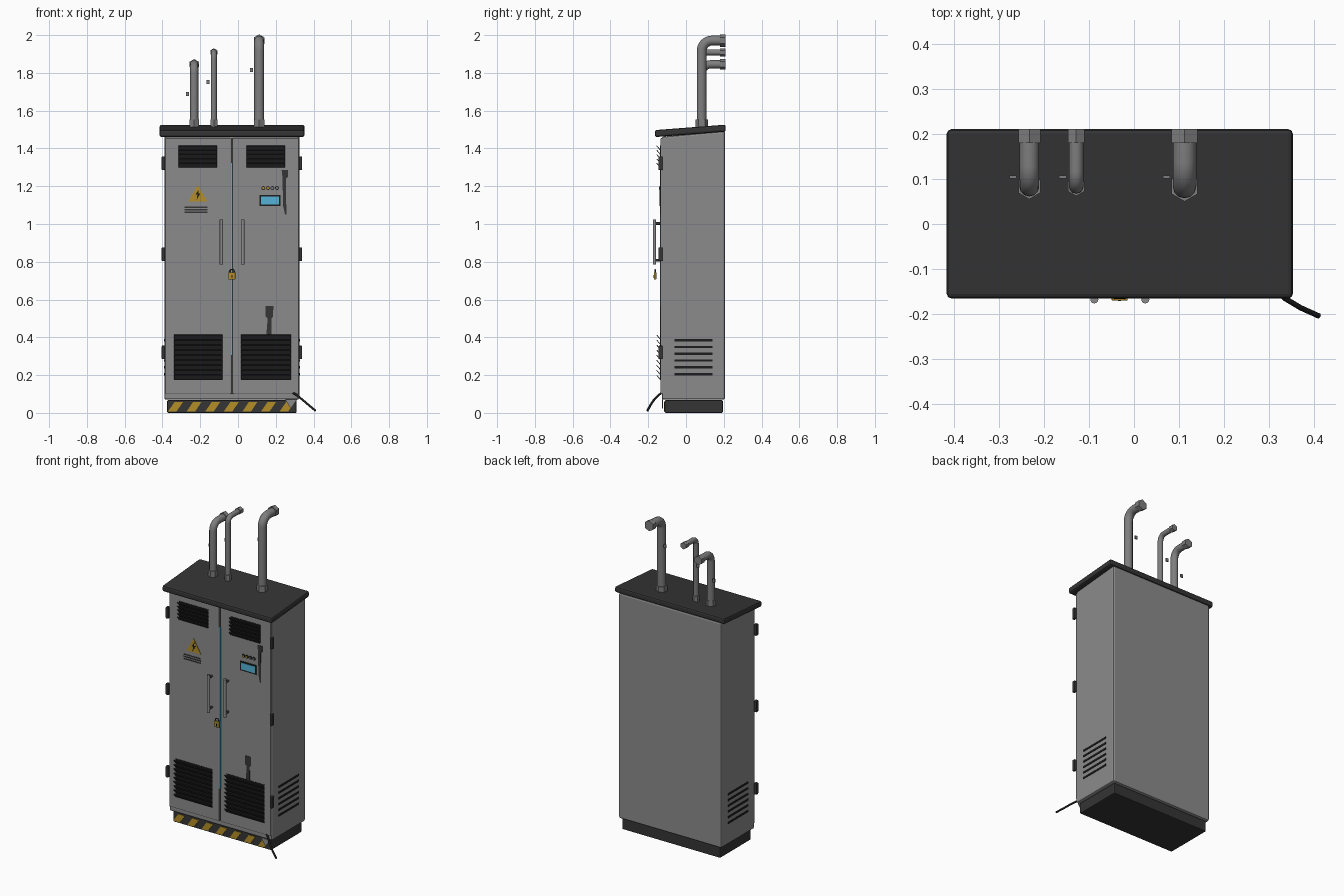
import bpy, bmesh, math
from mathutils import Vector, Matrix

cube = bpy.data.objects.get("Cube")
if cube:
    bpy.data.objects.remove(cube, do_unlink=True)


def material(name, rgb):
    m = bpy.data.materials.new(name)
    m.use_nodes = True
    m.diffuse_color = (*rgb, 1)
    m.node_tree.nodes["Principled BSDF"].inputs["Base Color"].default_value = (*rgb, 1)
    return m


GREY = material("cabinet grey", (0.26, 0.26, 0.26))
STEEL = material("pipe steel", (0.21, 0.21, 0.21))
DARK = material("dark grey", (0.035, 0.035, 0.035))
BLACK = material("black", (0.012, 0.012, 0.012))
YELLOW = material("warning yellow", (0.45, 0.27, 0.02))
BLUE = material("light blue", (0.09, 0.45, 0.68))

CX = -0.032      # cabinet centre line
FRONT = -0.135   # door face


def finish(name, bm, mat, bevel=0, smooth=False):
    bmesh.ops.recalc_face_normals(bm, faces=bm.faces)
    me = bpy.data.meshes.new(name)
    bm.to_mesh(me)
    bm.free()
    ob = bpy.data.objects.new(name, me)
    bpy.context.collection.objects.link(ob)
    me.materials.append(mat)
    if bevel:
        mod = ob.modifiers.new("Bevel", "BEVEL")
        mod.width, mod.segments = bevel, 2
    if smooth:
        bpy.ops.object.select_all(action="DESELECT")
        ob.select_set(True)
        bpy.context.view_layer.objects.active = ob
        bpy.ops.object.shade_smooth_by_angle(angle=math.radians(35))
    return ob


def add_box(bm, x, y, z, tilt=0):
    """Box between (min, max) pairs, optionally tilted about x."""
    size = [b - a for a, b in (x, y, z)]
    mid = [(a + b) / 2 for a, b in (x, y, z)]
    mat = Matrix.Translation(mid) @ Matrix.Rotation(tilt, 4, "X") @ Matrix.Diagonal((*size, 1))
    return bmesh.ops.create_cube(bm, size=1, matrix=mat)["verts"]


def box(name, x, y, z, mat, bevel=0, slope=0, slope_all=False):
    bm = bmesh.new()
    top = max(z)
    for v in add_box(bm, x, y, z):
        if v.co.y > 0 and (slope_all or v.co.z > top - 0.001):
            v.co.z += slope
    return finish(name, bm, mat, bevel)


def plate(name, outlines, mat, y=FRONT, depth=0.004):
    """Flat front-facing plates cut from (x, z) outlines."""
    bm = bmesh.new()
    for pts in outlines:
        f = bm.faces.new([bm.verts.new((x, y, z)) for x, z in pts])
        ext = bmesh.ops.extrude_face_region(bm, geom=[f])["geom"]
        for v in ext:
            if isinstance(v, bmesh.types.BMVert):
                v.co.y -= depth
    return finish(name, bm, mat)


def rect(x0, x1, z0, z1):
    return [(x0, z0), (x1, z0), (x1, z1), (x0, z1)]


def cylinder(name, a, b, r, mat, sides=16, turn=0.0):
    a, b = Vector(a), Vector(b)
    bm = bmesh.new()
    rot = (b - a).to_track_quat("Z", "Y").to_matrix().to_4x4()
    bmesh.ops.create_cone(bm, cap_ends=True, segments=sides, radius1=r, radius2=r,
                          depth=(b - a).length,
                          matrix=Matrix.Translation((a + b) / 2) @ rot @ Matrix.Rotation(turn, 4, "Z"))
    return finish(name, bm, mat, smooth=sides > 8)


def tube(name, pts, r, mat, resolution=4):
    cu = bpy.data.curves.new(name, "CURVE")
    cu.dimensions = "3D"
    cu.bevel_depth, cu.bevel_resolution, cu.use_fill_caps = r, resolution, True
    sp = cu.splines.new("POLY")
    sp.points.add(len(pts) - 1)
    for p, co in zip(sp.points, pts):
        p.co = (*co, 1)
    sp.use_smooth = True
    cu.materials.append(mat)
    ob = bpy.data.objects.new(name, cu)
    bpy.context.collection.objects.link(ob)
    return ob


# Cabinet shell, roof and plinth
box("cabinet_body", (-0.39, 0.326), (-0.128, 0.207), (0.07, 1.462), GREY, 0.01, 0.03)
box("roof", (-0.415, 0.352), (-0.165, 0.21), (1.46, 1.497), DARK, 0.01, 0.029, True)
box("plinth", (-0.375, 0.31), (-0.113, 0.195), (0, 0.068), DARK, 0.006)

# Doors with the lit strip between them
box("right_door", (-0.386, CX - 0.005), (FRONT, -0.115), (0.1, 1.455), GREY, 0.004)
box("left_door", (CX + 0.005, 0.322), (FRONT, -0.115), (0.1, 1.455), GREY, 0.004)
plate("door_gap", [rect(CX - 0.005, CX + 0.005, 0.1, 1.455)], DARK, -0.127, 0.002)
plate("light_strip", [rect(CX - 0.005, CX + 0.004, 0.305, 1.325)], BLUE, -0.129, 0.008)


# Louvred vents: backing plate and tilted slats
def louvre(name, x0, x1, z0, z1, count):
    plate(name + "_backing", [rect(x0, x1, z0, z1)], BLACK, FRONT, 0.003)
    bm = bmesh.new()
    step = (z1 - z0) / count
    for i in range(count):
        z = z0 + (i + 0.5) * step
        add_box(bm, (x0, x1), (-0.160, -0.132), (z - 0.002, z + 0.002), math.radians(-50))
    finish(name + "_slats", bm, DARK)


louvre("upper_right_vent", -0.315, -0.11, 1.3, 1.415, 5)
louvre("upper_left_vent", 0.045, 0.25, 1.3, 1.415, 5)
louvre("lower_right_vent", -0.34, -0.083, 0.175, 0.415, 9)
louvre("lower_left_vent", 0.015, 0.28, 0.175, 0.415, 9)

# Side slots and hinges on both sides
for side, sx, edge in (("right", -1, -0.39), ("left", 1, 0.326)):
    bm = bmesh.new()
    for i in range(6):
        z = 0.205 + i * 0.036
        add_box(bm, sorted((edge - sx * 0.004, edge + sx * 0.003)), (-0.06, 0.14), (z - 0.006, z + 0.006))
    finish(side + "_side_slots", bm, BLACK)
    for i, z in enumerate((0.32, 0.84, 1.322)):
        box(f"{side}_hinge_{i}", sorted((edge - sx * 0.004, edge + sx * 0.014)),
            (-0.146, -0.124), (z - 0.036, z + 0.036), DARK, 0.004)

# Handles on dark mounts
for side, x in (("right", -0.088), ("left", 0.025)):
    cylinder(side + "_handle", (x, -0.167, 0.785), (x, -0.167, 1.025), 0.009, GREY)
    for z in (0.808, 1.003):
        cylinder(side + "_handle_mount", (x, -0.13, z), (x, -0.165, z), 0.007, DARK)

# Padlock
box("padlock_body", (CX - 0.018, CX + 0.018), (-0.17, -0.157), (0.706, 0.744), YELLOW, 0.003)
arc = [(CX + 0.012 * math.cos(t * math.pi / 8), -0.163, 0.748 + 0.012 * math.sin(t * math.pi / 8)) for t in range(9)]
tube("padlock_shackle", [(CX + 0.012, -0.163, 0.74)] + arc + [(CX - 0.012, -0.163, 0.74)], 0.003, DARK, 2)
plate("padlock_keyhole", [rect(CX - 0.003, CX + 0.003, 0.715, 0.73)], BLACK, -0.17, 0.001)

# Warning sign with bolt and caption bars
SX = -0.213
plate("warning_triangle", [[(SX - 0.05, 1.12), (SX + 0.05, 1.12), (SX, 1.205)]], YELLOW, depth=0.003)
plate("warning_bolt", [[(SX + 0.005, 1.182), (SX - 0.013, 1.155), (SX - 0.002, 1.155), (SX - 0.006, 1.128),
                        (SX + 0.014, 1.162), (SX + 0.003, 1.162)]], BLACK, FRONT - 0.003, 0.002)
plate("caption_bars", [rect(-0.283, -0.162, z, z + 0.007) for z in (1.058, 1.072, 1.086)], DARK, depth=0.002)

# Display and indicator lamps
plate("display_frame", [rect(0.113, 0.224, 1.095, 1.153)], BLACK)
plate("display_screen", [rect(0.121, 0.216, 1.103, 1.145)], BLUE, FRONT - 0.004, 0.002)
for i in range(4):
    x = 0.134 + i * 0.024
    cylinder(f"lamp_bezel_{i}", (x, -0.13, 1.19), (x, FRONT - 0.004, 1.19), 0.0105, BLACK, 12)
    cylinder(f"lamp_{i}", (x, -0.13, 1.19), (x, FRONT - 0.007, 1.19), 0.0065,
             YELLOW if i < 2 else STEEL, 12)

# Dark grime streaks on the left door
plate("upper_streak", [[(0.231, 1.285), (0.236, 1.24), (0.238, 1.1), (0.249, 1.05), (0.256, 1.05),
                        (0.254, 1.24), (0.265, 1.25), (0.264, 1.285)]], DARK, depth=0.002)
plate("lower_streak", [[(0.145, 0.565), (0.146, 0.51), (0.157, 0.5), (0.15, 0.415), (0.178, 0.415),
                        (0.176, 0.5), (0.186, 0.51), (0.187, 0.565)]], DARK, depth=0.002)

# Hazard stripes on the plinth front, clipped at its ends
stripes = []
for i in range(7):
    x = -0.37 + i * 0.0985
    stripes.append([(x, 0.008), (x + 0.045, 0.008), (min(x + 0.079, 0.305), 0.058), (x + 0.034, 0.058)])
plate("hazard_stripes", stripes, YELLOW, -0.113, 0.003)

# Peeled metal flake and loose cable at the lower corner
plate("bent_flake", [[(0.25, 0.07), (0.312, 0.07), (0.28, 0.022)]], GREY, -0.122, 0.004)
tube("loose_cable", [(0.285, -0.125, 0.108), (0.305, -0.14, 0.098), (0.335, -0.165, 0.075),
                     (0.37, -0.186, 0.045), (0.41, -0.204, 0.012)], 0.006, BLACK, 2)

# Roof pipes: riser, elbow, hex nuts and a small clip each
PY = 0.083
for name, x, r, nut, z, clip in (("right_pipe", -0.232, 0.022, 0.028, 1.845, 1.688),
                                 ("middle_pipe", -0.128, 0.016, 0.021, 1.909, 1.752),
                                 ("left_pipe", 0.112, 0.026, 0.033, 1.971, 1.815)):
    bend = r * 2.1
    path = [(x, PY, 1.49)]
    for k in range(9):
        t = k * math.pi / 16
        path.append((x, PY + bend * (1 - math.cos(t)), z - bend * (1 - math.sin(t))))
    tube(name, path + [(x, 0.205, z)], r, STEEL)
    cylinder(name + "_base_nut", (x, PY, 1.5), (x, PY, 1.552), nut, STEEL, 6, math.pi / 6 * 0)
    cylinder(name + "_end_nut", (x, 0.18, z), (x, 0.21, z), nut, STEEL, 6)
    cx = x - r - 0.014
    box(name + "_clip", (cx - 0.008, cx + 0.008), (0.101, 0.108), (clip - 0.01, clip + 0.01), STEEL)
